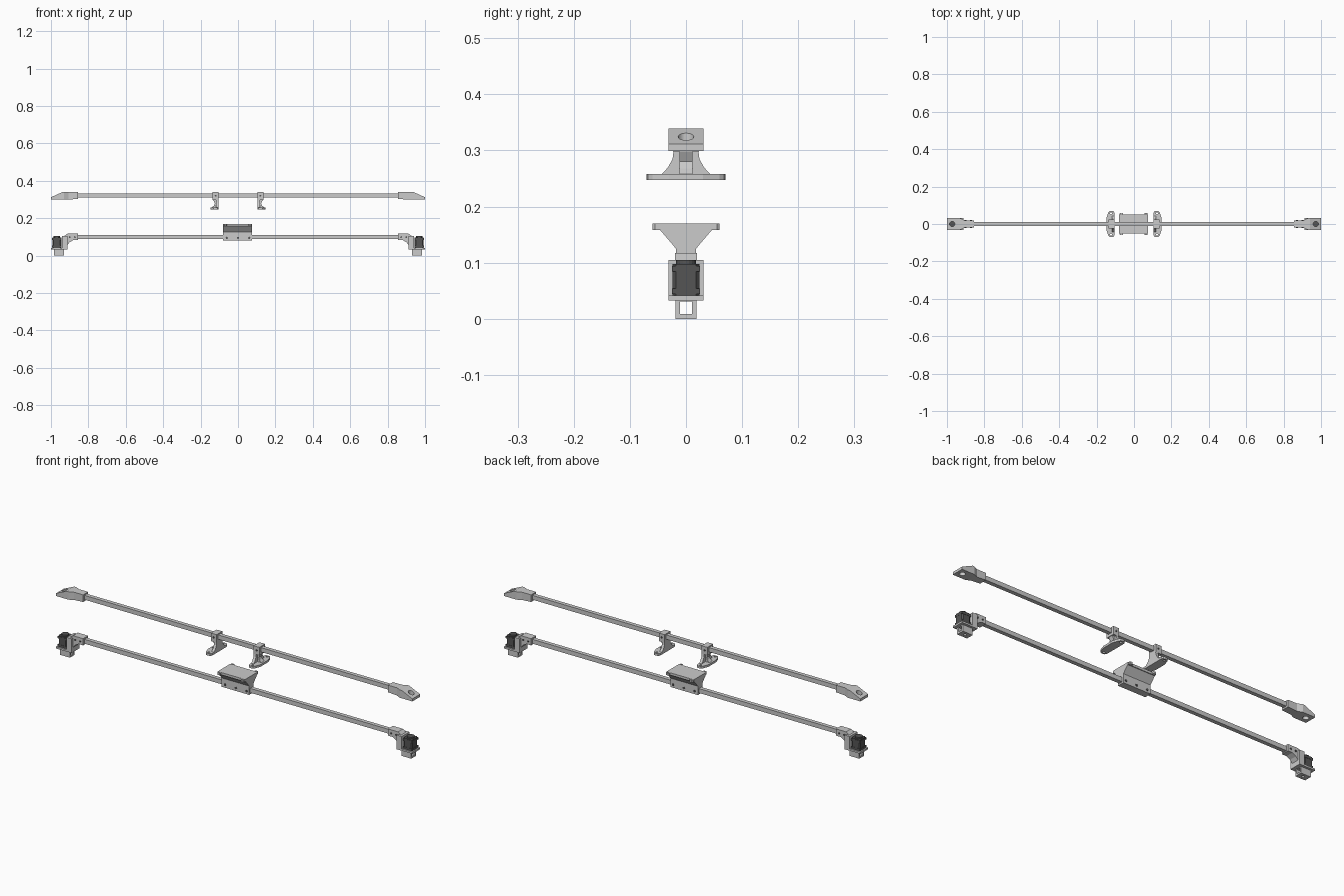
import bpy, bmesh, math
from mathutils import Vector

if "Cube" in bpy.data.objects:
    bpy.data.objects.remove(bpy.data.objects["Cube"])

dark = bpy.data.materials.new("dark_plastic")
dark.diffuse_color = (0.09, 0.09, 0.09, 1)
dark.use_nodes = True
dark.node_tree.nodes["Principled BSDF"].inputs["Base Color"].default_value = dark.diffuse_color


def prism(name, pts, axis, a, b, mirror=False, mat=None):
    """Extrude a 2D outline along an axis; outline is (y,z), (x,z) or (x,y)."""
    place = {'x': lambda p, t: (t, p[0], p[1]),
             'y': lambda p, t: (p[0], t, p[1]),
             'z': lambda p, t: (p[0], p[1], t)}[axis]
    bm = bmesh.new()
    f = bm.faces.new([bm.verts.new(place(p, a)) for p in pts])
    r = bmesh.ops.extrude_face_region(bm, geom=[f])
    step = Vector(place((0, 0), b - a))
    bmesh.ops.translate(bm, vec=step, verts=[v for v in r['geom'] if isinstance(v, bmesh.types.BMVert)])
    bmesh.ops.recalc_face_normals(bm, faces=bm.faces)
    me = bpy.data.meshes.new(name)
    bm.to_mesh(me)
    bm.free()
    ob = bpy.data.objects.new(name, me)
    bpy.context.collection.objects.link(ob)
    if mat:
        me.materials.append(mat)
    if mirror:
        ob.modifiers.new("Mirror", 'MIRROR')
    return ob


def rect(x0, x1, y0, y1):
    return [(x0, y0), (x1, y0), (x1, y1), (x0, y1)]


def circle(cx, cy, r, n=20):
    return [(cx + r * math.cos(2 * math.pi * i / n), cy + r * math.sin(2 * math.pi * i / n)) for i in range(n)]


def sym(half):
    """Complete a half outline by reflecting its first coordinate."""
    return half + [(-u, v) for u, v in reversed(half)]


def cut(ob, cutter, op='DIFFERENCE'):
    """Apply a boolean and discard the cutter."""
    m = ob.modifiers.new("Cut", 'BOOLEAN')
    m.operation, m.object, m.solver = op, cutter, 'EXACT'
    bpy.context.view_layer.objects.active = ob
    bpy.ops.object.modifier_move_to_index(modifier="Cut", index=0)
    bpy.ops.object.modifier_apply(modifier="Cut")
    cutter.hide_render = True
    bpy.data.objects.remove(cutter)


def bolts(name, spots, r, axis, a, b, mirror=False):
    for u, v in spots:
        prism(name, circle(u, v, r, 12), axis, a, b, mirror, dark)


# Two long rails
for name, z in (("upper_rail", 0.322), ("lower_rail", 0.099)):
    prism(name, rect(-0.01, 0.01, z - 0.011, z + 0.011), 'x', -0.9, 0.9)

# Upper end caps: wedge side profile intersected with a flared plan, with a through hole
cap = prism("upper_end_cap", [(0.855, 0.303), (0.92, 0.299), (1.0, 0.299), (1.0, 0.312),
                              (0.94, 0.339), (0.855, 0.339)], 'y', -0.032, 0.032, True)
cut(cap, prism("plan", [(0.85, -0.02), (0.905, -0.02), (0.93, -0.031), (1.01, -0.031),
                        (1.01, 0.031), (0.93, 0.031), (0.905, 0.02), (0.85, 0.02)], 'z', 0.2, 0.4), 'INTERSECT')
cut(cap, prism("hole", circle(0.972, 0, 0.014), 'z', 0.2, 0.4))

# Upper mounts: collar, flared web, foot flange with ears
collar = rect(-0.023, 0.023, 0.298, 0.339)
prism("mount_collar", collar, 'x', 0.104, 0.136, True)
flare = [(0.022, 0.300), (0.024, 0.285), (0.032, 0.27), (0.044, 0.257)]
prism("mount_web", sym(flare), 'x', 0.104, 0.118, True)
prism("mount_gusset", [(0.117, 0.299), (0.134, 0.299), (0.124, 0.28), (0.128, 0.268), (0.14, 0.257), (0.117, 0.257)],
      'y', -0.012, 0.012, True)
foot = [(0.104, 0.06), (0.110, 0.068), (0.120, 0.07), (0.132, 0.068), (0.138, 0.06), (0.148, 0.03)]
flange = prism("mount_flange", foot + [(x, -y) for x, y in reversed(foot)], 'z', 0.247, 0.258, True)
for y in (-0.057, 0.057):
    cut(flange, prism("hole", circle(0.123, y, 0.006, 12), 'z', 0.2, 0.3))
bolts("mount_bolt", [(0.12, 0.32)], 0.005, 'y', -0.025, 0.025, True)

# Central carriage: one extruded profile plus corner tabs
half = [(0.018, 0.08), (0.018, 0.125), (0.022, 0.13), (0.046, 0.158), (0.05, 0.158), (0.05, 0.17)]
prism("carriage", sym(half), 'x', -0.079, 0.075)
for x in (-0.068, 0.064):
    for s in (-1, 1):
        tab = [(x - 0.009, 0.045 * s), (x - 0.009, 0.055 * s), (x - 0.005, 0.06 * s),
               (x + 0.005, 0.06 * s), (x + 0.009, 0.055 * s), (x + 0.009, 0.045 * s)]
        t = prism("carriage_tab", tab, 'z', 0.158, 0.17)
        cut(t, prism("hole", circle(x, 0.053 * s, 0.004, 10), 'z', 0.1, 0.2))
bolts("carriage_bolt", [(-0.06, 0.095), (0, 0.095), (0.06, 0.095)], 0.006, 'y', -0.02, 0.02)

# Lower corner brackets: rail clamp with curved gusset, back wall, base plate
prism("rail_clamp", [(0.855, 0.083), (0.855, 0.117), (0.912, 0.117), (0.935, 0.1), (0.935, 0.034),
                     (0.922, 0.034), (0.914, 0.055), (0.9, 0.072), (0.88, 0.083)], 'y', -0.02, 0.02, True)
prism("bracket_wall", rect(-0.031, 0.031, 0.034, 0.105), 'x', 0.912, 0.94, True)
prism("bracket_base", rect(0.912, 1.0, -0.031, 0.031), 'z', 0.033, 0.042, True)
bolts("clamp_bolt", [(0.872, 0.099), (0.9, 0.099)], 0.005, 'y', -0.022, 0.022, True)

# Motors with chamfered corners, ribs and a round top boss
c, h, m = 0.006, 0.024, 0.969
body = [(m - h, -h + c), (m - h + c, -h), (m + h - c, -h), (m + h, -h + c),
        (m + h, h - c), (m + h - c, h), (m - h + c, h), (m - h, h - c)]
prism("motor", body, 'z', 0.042, 0.098, True, dark)
prism("motor_boss", circle(m, 0, 0.018), 'z', 0.098, 0.105, True, dark)
for z in (0.05, 0.09):
    prism("motor_end_ring", rect(m - h - 0.001, m + h + 0.001, -h - 0.001, h + 0.001), 'z', z - 0.006, z + 0.004, True, dark)

# Open feet under the brackets
shoe = prism("foot_frame", rect(-0.019, 0.019, 0.0, 0.034), 'x', 0.93, 0.985, True)
cut(shoe, prism("window", rect(-0.011, 0.011, 0.009, 0.031), 'x', 0.9, 1.0))
cut(shoe, prism("hole", circle(0.957, 0, 0.007, 14), 'z', -0.1, 0.02))
